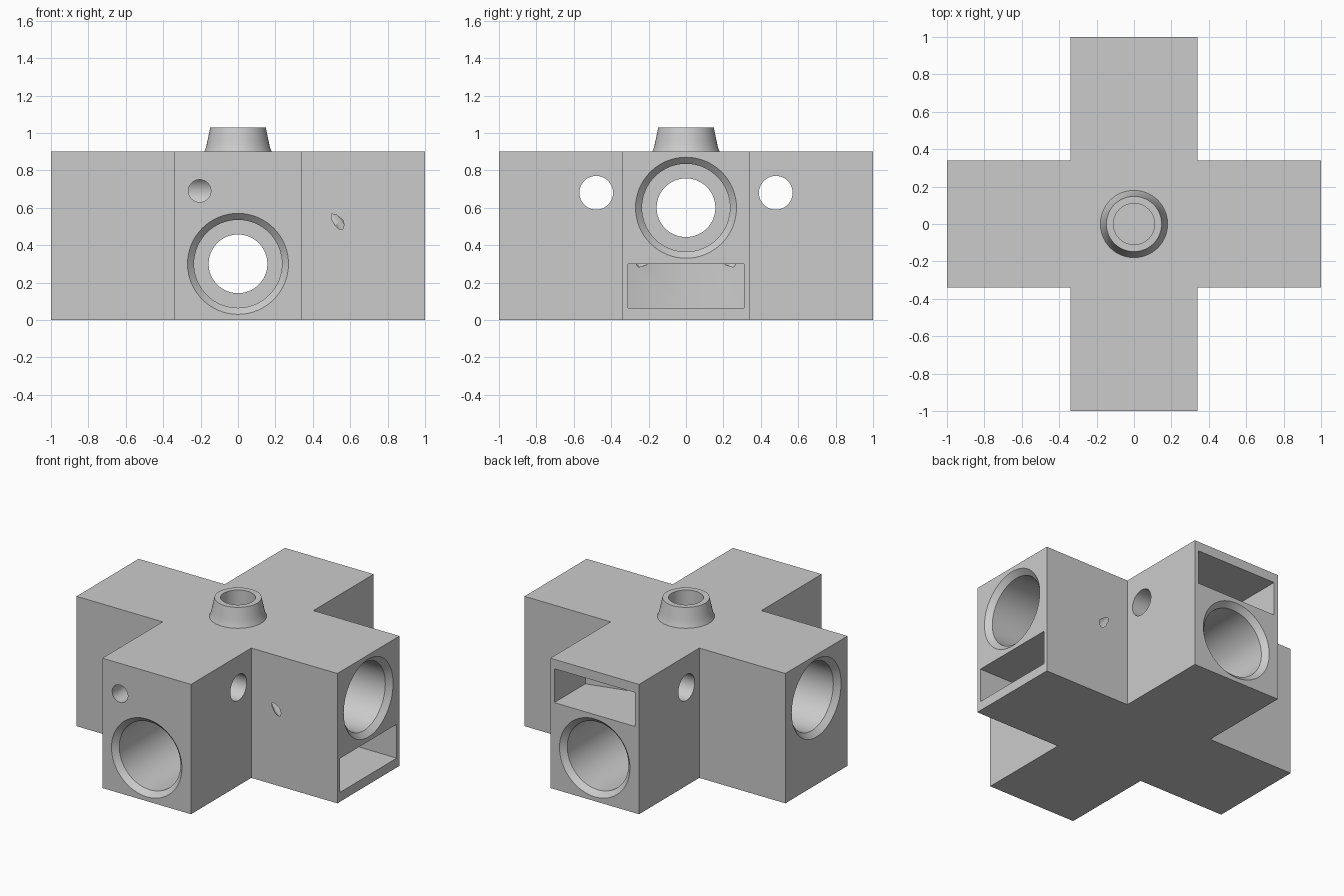
import bpy, bmesh, math
from mathutils import Matrix

cube = bpy.data.objects.get("Cube")
if cube:
    bpy.data.objects.remove(cube, do_unlink=True)

HALF, TOP = 0.34, 0.9
ALONG_X = Matrix.Rotation(math.pi / 2, 4, 'Y')
ALONG_Y = Matrix.Rotation(-math.pi / 2, 4, 'X')

grey = bpy.data.materials.new("light_grey")
grey.use_nodes = True
grey.diffuse_color = (0.6, 0.6, 0.6, 1)
grey.node_tree.nodes["Principled BSDF"].inputs["Base Color"].default_value = (0.6, 0.6, 0.6, 1)


def finish(bm, name):
    bmesh.ops.recalc_face_normals(bm, faces=bm.faces)
    mesh = bpy.data.meshes.new(name)
    bm.to_mesh(mesh)
    bm.free()
    mesh.materials.append(grey)
    obj = bpy.data.objects.new(name, mesh)
    bpy.context.collection.objects.link(obj)
    return obj


def prism(name, outline, z0, z1):
    """Extrude a flat outline between two heights."""
    bm = bmesh.new()
    low = [bm.verts.new((x, y, z0)) for x, y in outline]
    high = [bm.verts.new((x, y, z1)) for x, y in outline]
    bm.faces.new(low)
    bm.faces.new(high)
    for i in range(len(low)):
        j = (i + 1) % len(low)
        bm.faces.new((low[i], low[j], high[j], high[i]))
    return finish(bm, name)


def lathe(name, profile, matrix=Matrix(), steps=64):
    """Turn (radius, height) points about the local z axis, with capped ends."""
    bm = bmesh.new()
    rings = [[bm.verts.new((r * math.cos(2 * math.pi * k / steps),
                            r * math.sin(2 * math.pi * k / steps), h))
              for k in range(steps)] for r, h in profile]
    bm.faces.new(rings[0])
    bm.faces.new(rings[-1])
    for a, b in zip(rings, rings[1:]):
        for k in range(steps):
            n = (k + 1) % steps
            bm.faces.new((a[k], a[n], b[n], b[k]))
    bm.transform(matrix)
    return finish(bm, name)


def tube(name, points, radius, steps=24):
    """Sweep a round section along a path."""
    curve = bpy.data.curves.new(name, 'CURVE')
    curve.dimensions = '3D'
    curve.bevel_depth = radius
    curve.bevel_resolution = 4
    curve.use_fill_caps = True
    spline = curve.splines.new('POLY')
    spline.points.add(len(points) - 1)
    for p, co in zip(spline.points, points):
        p.co = (*co, 1)
    source = bpy.data.objects.new(name, curve)
    bpy.context.collection.objects.link(source)
    bm = bmesh.new()
    bm.from_mesh(source.to_mesh())
    source.to_mesh_clear()
    bpy.data.objects.remove(source)
    bmesh.ops.remove_doubles(bm, verts=bm.verts, dist=1e-5)
    return finish(bm, name)


def combine(target, tool, operation='DIFFERENCE'):
    tool.hide_render = True
    mod = target.modifiers.new(tool.name, 'BOOLEAN')
    mod.operation = operation
    mod.solver = 'EXACT'
    mod.object = tool
    bpy.context.view_layer.objects.active = target
    bpy.ops.object.modifier_apply(modifier=mod.name)
    bpy.data.objects.remove(tool, do_unlink=True)


# Cross-shaped block
quarter = [(HALF, -HALF), (1, -HALF), (1, HALF)]
cross = []
for turn in range(4):
    for x, y in quarter:
        for _ in range(turn):
            x, y = -y, x
        cross.append((x, y))
body = prism("cross_block", cross, 0, TOP)

# Tapered spout on top, with a blind hole
combine(body, lathe("spout", [(0.18, 0.85), (0.18, 0.9), (0.17, 0.925), (0.164, 0.955),
                              (0.148, 1.03)]), 'UNION')
combine(body, lathe("spout_hole", [(0.11, 0.8), (0.11, 1.1)]))

# Stepped main bores with chamfered mouths
half_bore = [(0.157, 0.4), (0.235, 0.4), (0.235, 0.965), (0.28, 1.01)]
bore = [(r, -h) for r, h in reversed(half_bore)] + half_bore
combine(body, lathe("side_bore", bore, Matrix.Translation((0, 0, 0.6)) @ ALONG_X))
combine(body, lathe("front_bore", bore, Matrix.Translation((0, 0, 0.3)) @ ALONG_Y))

# Cross holes through the front and back arms
for y in (-0.48, 0.48):
    combine(body, lathe("cross_hole", [(0.09, -0.4), (0.09, 0.4)],
                        Matrix.Translation((0, y, 0.68)) @ ALONG_X))

# Small hole in the front face, meeting the front cross hole
combine(body, lathe("front_hole", [(0.06, -1.1), (0.06, -0.48)],
                    Matrix.Translation((-0.205, 0, 0.69)) @ ALONG_Y))

# Pockets with a shallow V back wall
pocket = [(1.1, -0.31), (1.1, 0.31), (0.66, 0.31), (0.58, 0), (0.66, -0.31)]
combine(body, prism("side_pocket", pocket, 0.065, 0.3))
combine(body, prism("back_pocket", [(-y, x) for x, y in pocket], 0.6, 0.835))

# Narrow sloping channels that just break through the arm walls
for side in (-1, 1):
    path = [(0.66, 0.23, 0.3), (0.54, 0.318, 0.52), (0.42, 0.28, 0.66)]
    combine(body, tube("channel", [(x, side * y, z) for x, y, z in path], 0.035))

# Smooth round surfaces, sharp edges kept
bpy.ops.object.select_all(action='DESELECT')
body.select_set(True)
bpy.context.view_layer.objects.active = body
bpy.ops.object.shade_smooth_by_angle(angle=math.radians(30))
